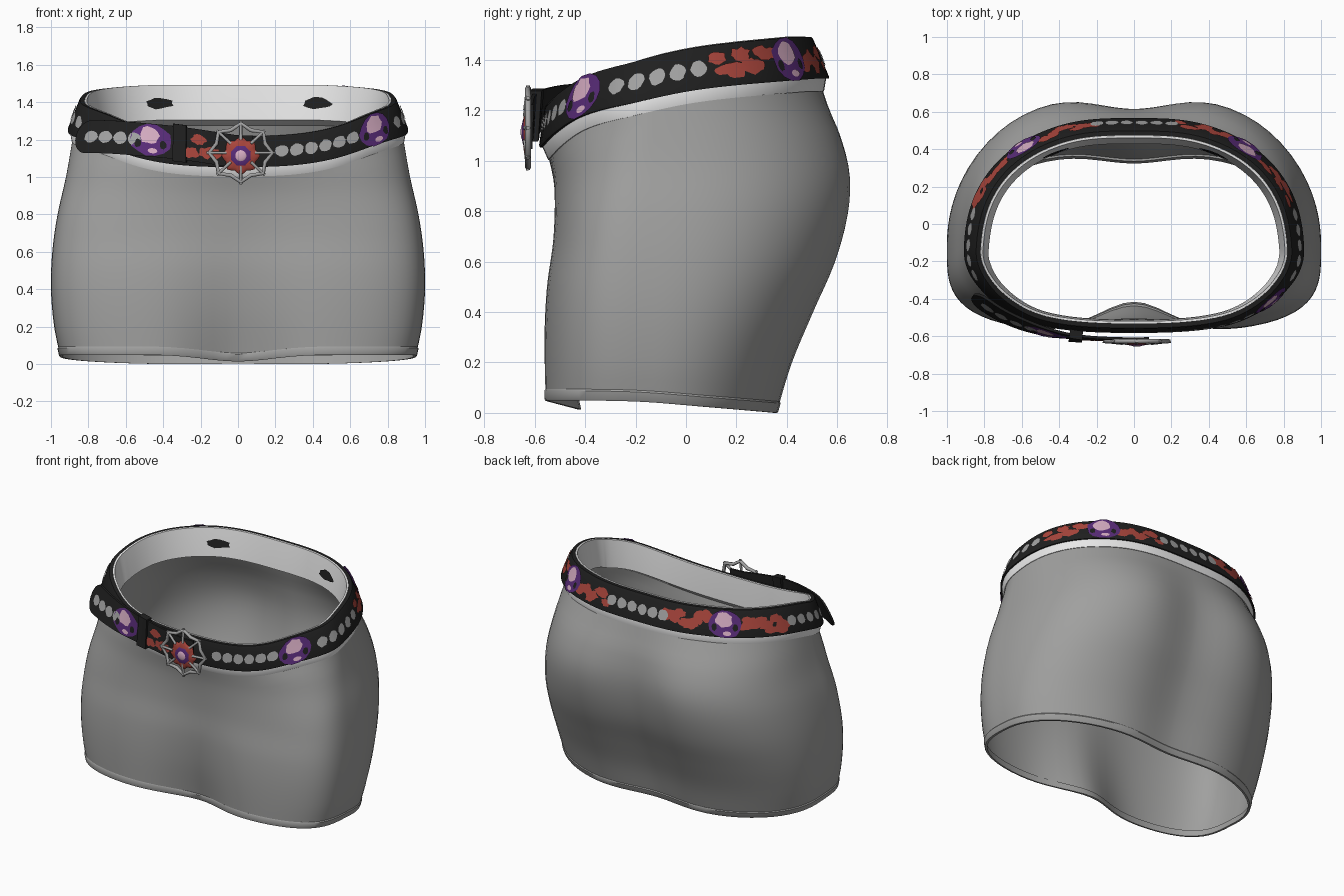
import bpy, bmesh, math, random
from mathutils import Vector

random.seed(4)
if "Cube" in bpy.data.objects:
    bpy.data.objects.remove(bpy.data.objects["Cube"])


def material(name, r, g, b):
    m = bpy.data.materials.new(name)
    m.use_nodes = True
    m.diffuse_color = (r, g, b, 1)
    bsdf = next(n for n in m.node_tree.nodes if n.type == 'BSDF_PRINCIPLED')
    bsdf.inputs["Base Color"].default_value = (r, g, b, 1)
    return m


GREY = material("skirt grey", .35, .35, .345)
WHITE = material("waistband white", .8, .8, .8)
BLACK = material("belt black", .014, .014, .014)
SILVER = material("silver", .36, .36, .36)
PURPLE = material("gem purple", .1, .025, .19)
PINK = material("gem pink", .68, .42, .55)
RED = material("ornament red", .4, .06, .045)


def smooth_table(*pts):
    """Smooth curve through (input, output) pairs, held flat outside them."""
    def slope(i):
        a, b = pts[max(i - 1, 0)], pts[min(i + 1, len(pts) - 1)]
        return (b[1] - a[1]) / (b[0] - a[0])

    def f(t):
        t = min(max(t, pts[0][0]), pts[-1][0])
        i = max(k for k in range(len(pts) - 1) if pts[k][0] <= t)
        (a, p), (b, q) = pts[i], pts[i + 1]
        d = b - a
        w = (t - a) / d
        e = w * w * (3 - 2 * w)
        return (p + (q - p) * e + slope(i) * d * w * (1 - w) ** 2
                - slope(i + 1) * d * w * w * (1 - w))
    return f


def finish(name, bm, mat, outward=True):
    if outward:
        bmesh.ops.recalc_face_normals(bm, faces=bm.faces)
    me = bpy.data.meshes.new(name)
    bm.to_mesh(me)
    bm.free()
    me.materials.append(mat)
    ob = bpy.data.objects.new(name, me)
    bpy.context.collection.objects.link(ob)
    bpy.ops.object.select_all(action='DESELECT')
    ob.select_set(True)
    bpy.context.view_layer.objects.active = ob
    bpy.ops.object.shade_smooth_by_angle(angle=math.radians(40))


def loft(name, rows, mat, ring=True, tube=False):
    """Skin rows of points; ring closes each row, tube joins last row to first."""
    bm = bmesh.new()
    vs = [[bm.verts.new(p) for p in row] for row in rows]
    n, m = len(vs), len(vs[0])
    for i in range(n if tube else n - 1):
        for j in range(m if ring else m - 1):
            a, b, k = vs[i], vs[(i + 1) % n], (j + 1) % m
            bm.faces.new((a[j], a[k], b[k], b[j]))
    if tube and not ring:
        for end in (0, -1):
            bm.faces.new([row[end] for row in vs])
    finish(name, bm, mat)


# Body shape by height: half width, front, back, squareness and centre hollows
width = smooth_table((0, .94), (.05, .952), (.2, .983), (.4, 1), (.6, .993), (.8, .965),
                     (1, .92), (1.2, .885), (1.3, .87))
front = smooth_table((0, -.575), (.3, -.575), (.5, -.563), (.7, -.535), (.9, -.53), (1.05, -.55))
back = smooth_table((0, .405), (.2, .465), (.4, .55), (.6, .64), (.8, .698), (.95, .705),
                    (1.1, .66), (1.2, .605), (1.3, .55))
square = smooth_table((0, 3.5), (.7, 3.3), (1, 2.5), (1.15, 2.1))
square_back = smooth_table((0, 2.2), (.5, 2.4), (1, 2.4), (1.3, 2.2))
hollow_front = smooth_table((0, .15), (.3, .09), (.7, .03), (1, 0))
hollow_back = smooth_table((0, .07), (.6, .085), (.95, .09), (1.3, .015))
MID = -.13


def body(u, z):
    """Point on the body; u runs from the front centre toward +x, eased in each quarter."""
    q, w = divmod(u / (math.pi / 2), 1)
    u = (q + w * w * (3 - 2 * w)) * math.pi / 2
    s, c = math.sin(u), math.cos(u)
    n = square(z) if c > 0 else square_back(z)
    x = width(z) * math.copysign(abs(s) ** (2 / n), s)
    reach = abs(c) ** (2 / n)
    if c > 0:
        y = MID + (front(z) - MID) * reach + hollow_front(z) * math.exp(-(x / .27) ** 2)
    else:
        y = MID + (back(z) - MID) * reach - hollow_back(z) * math.exp(-(x / .3) ** 2)
    return Vector((x, y, z))


waist_z = smooth_table((-.56, .995), (-.4, 1.12), (-.2, 1.18), (0, 1.222), (.2, 1.247), (.55, 1.275))
hem_edge = smooth_table((-.56, .05), (-.2, .045), (.1, .022), (.37, 0))


def waist(u):
    return body(u, waist_z(body(u, 1.15).y))


def hem(u):
    p = body(u, .03)
    dip = .035 * math.exp(-(p.x / .25) ** 2) if p.y < 0 else 0
    return hem_edge(p.y) - dip


# Skirt and hem trim
SEG, ROWS = 96, 26
angles = [math.tau * i / SEG for i in range(SEG)]
loft("skirt", [[body(u, hem(u) + (waist(u).z - hem(u)) * k / ROWS) for u in angles]
               for k in range(ROWS + 1)], GREY)


def trim_row(rise, grow):
    row = []
    for u in angles:
        p = body(u, hem(u) + rise)
        away = Vector((p.x, p.y - MID, 0)).normalized()
        row.append(p + away * grow)
    return row


loft("hem_trim", [trim_row(0, -.012), trim_row(0, .003), trim_row(.006, .006), trim_row(.038, .006),
                  trim_row(.045, 0), trim_row(.045, -.012)], GREY, tube=True)

# Waist line resampled at even spacing, so that belt parts can be placed by length
dense = [waist(math.tau * i / 1440) for i in range(1440)]
lengths = [0]
for i in range(1440):
    lengths.append(lengths[-1] + (dense[(i + 1) % 1440] - dense[i]).length)
TOTAL, COUNT = lengths[-1], 160
line, k = [], 0
for i in range(COUNT):
    while lengths[k + 1] < TOTAL * i / COUNT:
        k += 1
    line.append(dense[k])
lean = smooth_table((-.55, .1), (-.4, .22), (-.2, .35), (.5, .38))
RIM = .218


def belt_at(s, h, off, inset=0.0):
    """Point at length s from the front centre, h above the waist line, off outward."""
    t = (s / TOTAL * COUNT) % COUNT
    i = int(t)
    p = line[i % COUNT].lerp(line[(i + 1) % COUNT], t - i)
    along = line[(i + 3) % COUNT] - line[(i - 2) % COUNT]
    n = Vector((along.y, -along.x, 0)).normalized()
    return p + n * (off - lean(p.y) * (h + inset)) + Vector((0, 0, h))


def lining_at(s, h, off):
    """Inner wall of the waistband, sloping inward toward its lower edge."""
    return belt_at(s, h, off, 1.45 * (RIM - h))


def place(x, y):
    i = min(range(COUNT), key=lambda q: (line[q].x - x) ** 2 + (line[q].y - y) ** 2)
    return i * TOTAL / COUNT


def band(name, profile, mat):
    loft(name, [[surf(i * TOTAL / COUNT, h, off) for i in range(COUNT)] for surf, h, off in profile],
         mat, tube=True)


band("waistband", [(belt_at, 0, -.006), (belt_at, 0, .004), (belt_at, .055, .034), (belt_at, RIM, .012),
                   (lining_at, RIM, 0), (lining_at, .12, -.002), (lining_at, .03, 0)], WHITE)
band("belt", [(belt_at, h, off) for h, off in ((.05, .02), (.05, .042), (.06, .046), (.205, .04),
                                               (.216, .036), (.216, .008))], BLACK)

# Loose strap end with a rounded tip, its lower edge swinging outward
strap_y = smooth_table((-.88, -.365), (-.7, -.482), (-.5, -.56), (-.3, -.597), (0, -.61), (.1, -.605))
strap_z = smooth_table((-.88, 1.215), (-.7, 1.215), (-.5, 1.2), (-.3, 1.18), (0, 1.135))
strap_lean = smooth_table((-.88, .4), (-.6, .3), (-.3, .08), (0, .03))


def strap_at(x, h, off):
    d = (strap_y(x + .01) - strap_y(x - .01)) / .02
    n = Vector((d, -1, 0)).normalized()
    return Vector((x, strap_y(x), strap_z(x) + h)) + n * (off - h * strap_lean(x))


TIP = .07
xs = [-.86 + TIP * (1 - math.cos(i * math.pi / 16)) for i in range(1, 9)]
xs += [-.86 + TIP + i * .029 for i in range(1, 31)]


def strap_half(x):
    r = max(0, (TIP - .86 - x) / TIP)
    return .088 * math.sqrt(max(.02, 1 - r * r))


loft("strap_end", [[strap_at(x, side * strap_half(x), off) for x in xs]
                   for side, off in ((-1, 0), (-1, .014), (1, .014), (1, 0))],
     BLACK, ring=False, tube=True)

# Strap keeper loop
loft("strap_loop", [[strap_at(x, h, off) for x in (-.345, -.31, -.275)]
                    for h, off in ((-.1, -.02), (-.1, .028), (.1, .028), (.1, -.02))],
     BLACK, ring=False, tube=True)


def patches(name, mat, spots, off, wobble=0.0):
    """Thin rounded patches laid on a surface: (surface, s, h, radius along, radius up)."""
    bm = bmesh.new()
    for surf, s, h, ru, rh in spots:
        steps = [(math.tau * i / 14, 1 + random.uniform(-wobble, wobble)) for i in range(14)]
        mid = bm.verts.new(surf(s, h, off))
        rings = [[bm.verts.new(surf(s + ru * f * w * math.cos(a), h + rh * f * w * math.sin(a), off))
                  for a, w in steps] for f in (.5, 1)]
        for i in range(14):
            j = (i + 1) % 14
            bm.faces.new((mid, rings[0][i], rings[0][j]))
            bm.faces.new((rings[0][i], rings[1][i], rings[1][j], rings[0][j]))
    finish(name, bm, mat, outward=False)


# Belt ornaments: beads, red flourishes and gems, repeated on both sides
H = .133
beads, reds, gems = [], [], []
front_start, side_start = place(.22, -.55), place(.84, -.28)
beads += [front_start + i * .077 for i in range(6)]
front_gem, back_gem = place(.71, -.38), place(.6, .39)
gems += [front_gem, back_gem, -back_gem]
beads += [TOTAL / 2 + (i + .5) * .08 for i in range(-3, 3)]
for side in (1, -1):
    beads += [side * (side_start + i * .085) for i in range(5)]
    for i in range(16):
        gap = .12 + .037 * (i // 2)
        reds.append(side * (back_gem + (gap if i % 2 else -gap)))
patches("belt_beads", SILVER, [(belt_at, s, H, .035, .033) for s in beads], .05, .08)
patches("belt_flourishes", RED, [(belt_at, s, H + random.uniform(-.042, .037), random.uniform(.035, .055),
                                  random.uniform(.02, .036)) for s in reds], .0485, .25)

# Ornaments on the strap end
patches("strap_beads", SILVER, [(strap_at, -.775 + i * .075, 0, .035, .033) for i in range(4)], .018, .08)
patches("strap_flourishes", RED, [(strap_at, -.25 + i * .04, h, .038, .03)
                                  for i, h in enumerate((-.04, .03, -.035, -.03))], .018, .25)
for label, surf, spots, h, off in (("belt", belt_at, gems, H, .051), ("strap", strap_at, [-.46], 0, .018)):
    patches(label + "_gems", PURPLE, [(surf, s, h, .108, .085) for s in spots], off, .06)
    patches(label + "_gem_facets", PINK, [(surf, s - .01, h + .027, .053, .046) for s in spots], off + .003, .12)
    patches(label + "_gem_glints", PINK, [(surf, s + .01, h - .055, .025, .014) for s in spots], off + .003)
    patches(label + "_gem_shades", BLACK, [(surf, s + d, h - .02, .017, .022)
                                           for s in spots for d in (-.068, .063)], off + .003, .15)

# Dark patches inside the waistband
patches("lining_patches", BLACK, [(lining_at, place(x, .5), .12, .095, .03) for x in (.46, -.46)], -.008, .2)

# Web-shaped buckle: bent rim and spokes
CENTRE = Vector((.015, -.626, 1.13))


def spoke(i, r, lift=0.0):
    a = math.tau * i / 16 + math.pi / 2
    return CENTRE + Vector((r * 1.08 * math.cos(a), -lift, r * math.sin(a)))


def wire(name, paths, radius):
    cu = bpy.data.curves.new(name, 'CURVE')
    cu.dimensions = '3D'
    cu.bevel_depth = radius
    cu.bevel_resolution = 1
    cu.use_fill_caps = True
    for pts, closed in paths:
        sp = cu.splines.new('POLY')
        sp.points.add(len(pts) - 1)
        for q, p in zip(sp.points, pts):
            q.co = (*p, 1)
        sp.use_cyclic_u = closed
    cu.materials.append(SILVER)
    bpy.context.collection.objects.link(bpy.data.objects.new(name, cu))


wire("buckle_rim", [([spoke(i, .13 if i % 2 else .157) for i in range(16)], True)], .012)
wire("buckle_spokes", [([spoke(i, .07, .012), spoke(i, .168)], False) for i in range(0, 16, 2)], .009)


def dome(name, mat, radius, depth, lift, petals=0.0):
    bm = bmesh.new()
    bmesh.ops.create_uvsphere(bm, u_segments=32, v_segments=10, radius=1)
    for v in bm.verts:
        a = math.atan2(v.co.y, v.co.x)
        r = radius * (1 + petals * math.cos(8 * a))
        v.co = CENTRE + Vector((v.co.x * r, -lift - v.co.z * depth, v.co.y * r - .016))
    finish(name, bm, mat)


# Layered flower jewel
dome("buckle_flower", RED, .094, .018, .004, .1)
dome("buckle_gem", PURPLE, .062, .014, .012)
dome("buckle_gem_centre", PINK, .033, .01, .02)
